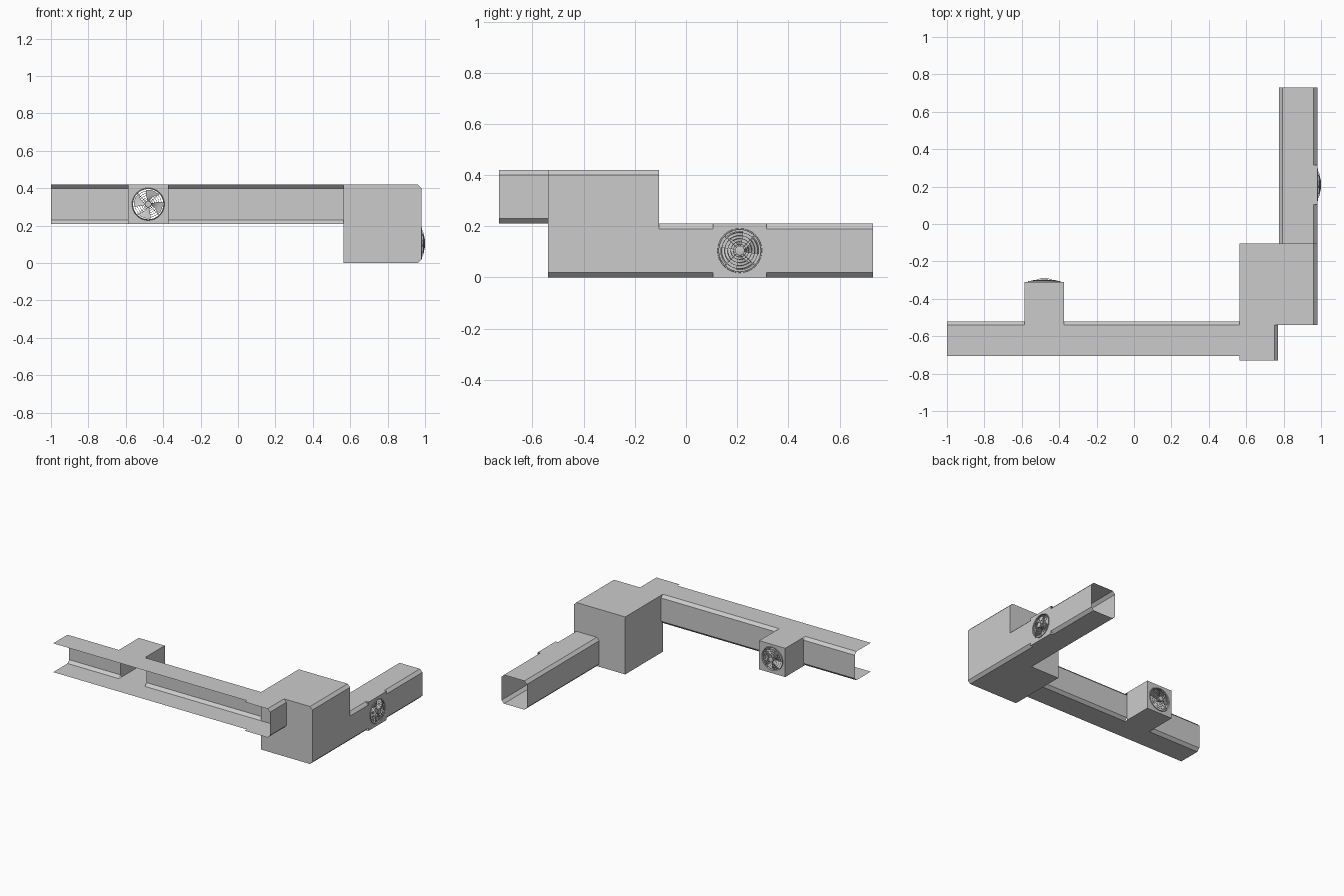
import bpy, bmesh
from math import sin, cos, pi
from mathutils import Vector, Matrix

if "Cube" in bpy.data.objects:
    bpy.data.objects.remove(bpy.data.objects["Cube"])


def finish(name, bm, smooth=False):
    me = bpy.data.meshes.new(name)
    bm.to_mesh(me)
    bm.free()
    ob = bpy.data.objects.new(name, me)
    bpy.context.collection.objects.link(ob)
    if smooth:
        bpy.ops.object.select_all(action='DESELECT')
        ob.select_set(True)
        bpy.context.view_layer.objects.active = ob
        bpy.ops.object.shade_smooth_by_angle()
    return ob


def duct(name, prof, axis, spans, closed=False, caps=False):
    """Sheet-metal sweep of a 2D profile along x or y over several spans."""
    bm = bmesh.new()
    cu = sum(p[0] for p in prof) / len(prof)
    cv = sum(p[1] for p in prof) / len(prof)

    def pt(u, v, t):
        return Vector((t, u, v)) if axis == 'x' else Vector((u, t, v))
    for a, b in spans:
        mid = pt(cu, cv, (a + b) / 2)
        ra = [bm.verts.new(pt(u, v, a)) for u, v in prof]
        rb = [bm.verts.new(pt(u, v, b)) for u, v in prof]
        n = len(prof)
        faces = [bm.faces.new((ra[i], ra[(i + 1) % n], rb[(i + 1) % n], rb[i]))
                 for i in range(n if closed else n - 1)]
        if caps:
            faces += [bm.faces.new(ra), bm.faces.new(rb)]
        for f in faces:
            f.normal_update()
            if f.normal.dot(f.calc_center_median() - mid) < 0:
                f.normal_flip()
    return finish(name, bm)


C = 0.02  # corner chamfer

# Upper duct along x, open towards the wall
duct("upper_duct", [(-.705, .42), (-.52 - C, .42), (-.52, .42 - C), (-.52, .21 + C),
                    (-.52 - C, .21), (-.705, .21)], 'x', [(-1, -.585), (-.375, .565)])
# Side branch holding the first fan
for nm, z in (("branch_top", .42), ("branch_bottom", .21)):
    bm = bmesh.new()
    vs = [bm.verts.new((x, y, z)) for x, y in
          ((-.585, -.705), (-.375, -.705), (-.375, -.52), (-.585, -.52))]
    f = bm.faces.new(vs)
    if z < .3:
        f.normal_flip()
    finish(nm, bm)
duct("branch_box", [(-.585, .21), (-.375, .21), (-.375, .42), (-.585, .42)],
     'y', [(-.52, -.31)], closed=True)
# Elbow turning into the junction box
duct("elbow", [(.565, .42), (.77 - C, .42), (.77, .42 - C), (.77, .21 + C),
               (.77 - C, .21), (.565, .21)], 'y', [(-.73, -.54)])
# Junction box
duct("junction_box", [(.565, 0), (.98 - C, 0), (.98, C), (.98, .42 - C),
                      (.98 - C, .42), (.565, .42)], 'y', [(-.54, -.105)],
     closed=True, caps=True)
# Lower duct along y, open at its far end
duct("lower_duct", [(.775 + C, 0), (.98 - C, 0), (.98, C), (.98, .21 - C), (.98 - C, .21),
                    (.775 + C, .21), (.775, .21 - C), (.775, C)], 'y',
     [(-.105, .105), (.315, .73)], closed=True)
duct("lower_fan_section", [(.98, .21), (.775 + C, .21), (.775, .21 - C), (.775, C),
                           (.775 + C, 0), (.98, 0)], 'y', [(.105, .315)])


# ---- Fans, built facing local +z ----
R = 0.084
DOME = 0.018


def dome(r):
    return DOME * (1 - (r / R) ** 2) + .001


def lathe(bm, prof, n=32, closed=True):
    rings = [[bm.verts.new((r * cos(2 * pi * k / n), r * sin(2 * pi * k / n), z))
              for k in range(n)] for r, z in prof]
    m = len(rings)
    for i in range(m if closed else m - 1):
        a, b = rings[i], rings[(i + 1) % m]
        for k in range(n):
            bm.faces.new((a[k], a[(k + 1) % n], b[(k + 1) % n], b[k]))
    return rings


def wire_ring(bm, r, z, w):
    lathe(bm, [(r + w, z), (r, z + w), (r - w, z), (r, z - w)])


def fan(name, loc, outward, half=.105):
    out = Vector(outward)
    up = Vector((0, 0, 1))
    side = up.cross(out)
    mat = Matrix.Translation(loc) @ Matrix((side, up, out)).transposed().to_4x4()

    # Square wall with a round opening
    bm = bmesh.new()
    n = 32
    inner, outer = [], []
    for k in range(n):
        c, s = cos(2 * pi * k / n), sin(2 * pi * k / n)
        q = half / max(abs(c), abs(s))
        inner.append(bm.verts.new((R * c, R * s, 0)))
        outer.append(bm.verts.new((q * c, q * s, 0)))
    for k in range(n):
        j = (k + 1) % n
        bm.faces.new((inner[k], outer[k], outer[j], inner[j]))
    bm.transform(mat)
    finish(name + "_wall", bm)

    # Domed wire guard: rings, diagonal spokes, hub cap
    bm = bmesh.new()
    lathe(bm, [(R + .003, 0), (R + .002, .004), (R - .002, .004), (R - .003, 0),
               (R - .003, -.012), (R, -.012)])
    for r in (.071, .059, .047, .035, .025):
        wire_ring(bm, r, dome(r), .0011)
    for k in range(4):
        rot = Matrix.Rotation(pi / 4 + k * pi / 2, 4, 'Z')
        prev = None
        for i in range(6):
            r = .015 + (R - .015) * i / 5
            z = dome(r)
            cur = [bm.verts.new(rot @ Vector((r, y, z + d))) for y, d in
                   ((-.0013, -.001), (.0013, -.001), (.0013, .0015), (-.0013, .0015))]
            if prev:
                for a in range(4):
                    b = (a + 1) % 4
                    bm.faces.new((prev[a], prev[b], cur[b], cur[a]))
            prev = cur
    cap = lathe(bm, [(.019, DOME - .004), (.019, DOME - .001), (.014, DOME + .001)],
                16, False)
    bm.faces.new(cap[-1])
    bm.faces.new(cap[0])
    bmesh.ops.recalc_face_normals(bm, faces=bm.faces)
    bm.transform(mat)
    finish(name + "_guard", bm, True)

    # Four swept, pitched blades on a hub
    bm = bmesh.new()
    hub = lathe(bm, [(.017, -.014), (.017, .008)], 16, False)
    bm.faces.new(hub[0])
    bm.faces.new(hub[1])
    for k in range(4):
        rows = []
        for i in range(5):
            r = .014 + .063 * i / 4
            sweep = .35 * i / 4
            width = .55 + .12 * i
            row = []
            for j in range(4):
                t = j / 3 - .5
                a = k * pi / 2 + sweep + t * width
                row.append(bm.verts.new((r * cos(a), r * sin(a), -.004 + .016 * t)))
            rows.append(row)
        for i in range(4):
            for j in range(3):
                bm.faces.new((rows[i][j], rows[i + 1][j],
                              rows[i + 1][j + 1], rows[i][j + 1]))
    bm.transform(mat)
    finish(name + "_blades", bm, True)


fan("branch_fan", (-.48, -.31, .315), (0, 1, 0))
fan("duct_fan", (.98, .21, .105), (1, 0, 0))
